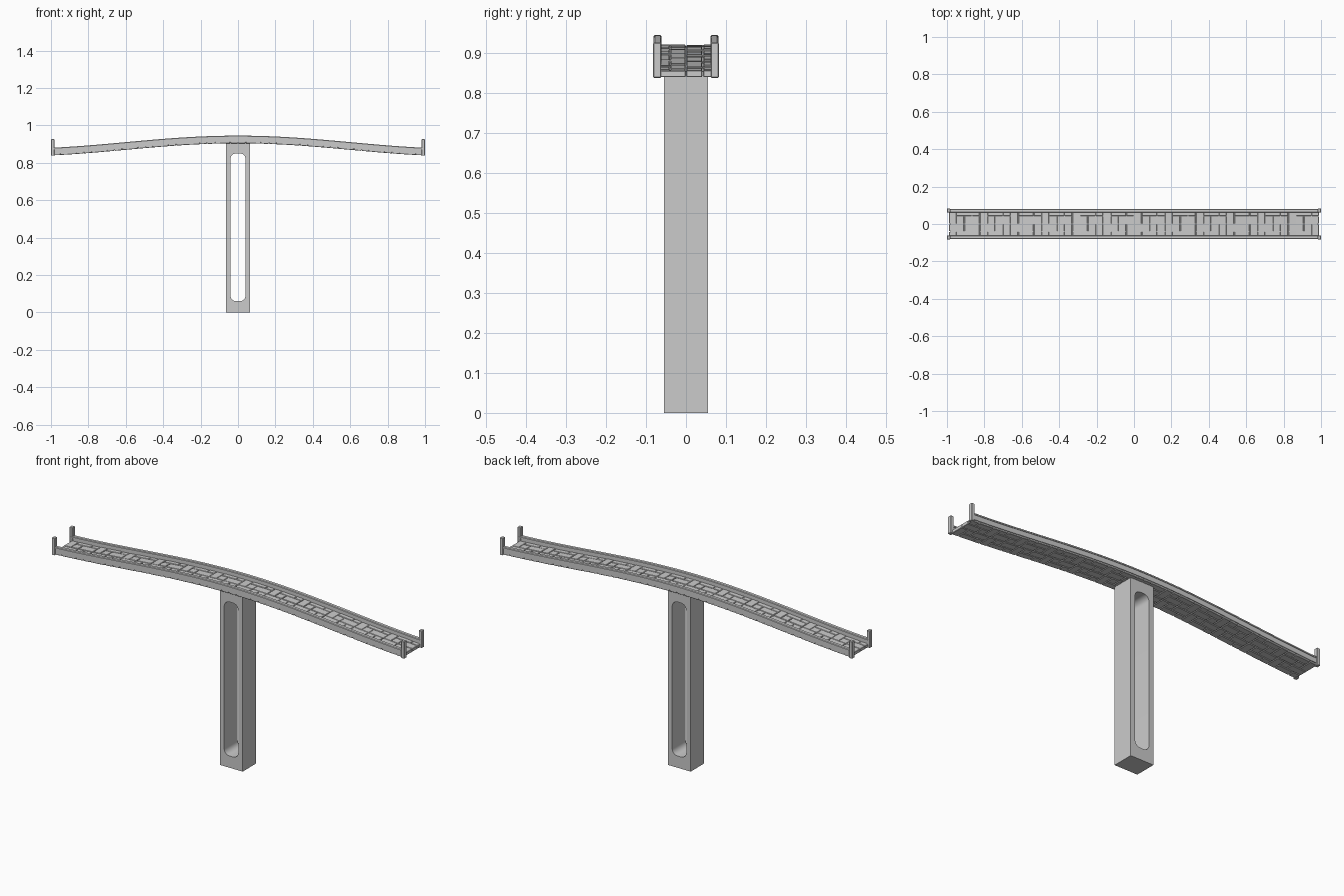
import bpy, bmesh, math, random

if "Cube" in bpy.data.objects:
    bpy.data.objects.remove(bpy.data.objects["Cube"])
random.seed(4)

C = math.cos(math.pi / 1.2)


def deck_z(x):
    # height of the underside of the arched deck
    return 0.839 + 0.065 * (math.cos(math.pi * x / 1.2) - C) / (1 - C)


def finish(name, bm, bevel=0.0, smooth=False):
    bmesh.ops.recalc_face_normals(bm, faces=bm.faces)
    me = bpy.data.meshes.new(name)
    bm.to_mesh(me)
    bm.free()
    ob = bpy.data.objects.new(name, me)
    bpy.context.collection.objects.link(ob)
    if bevel:
        m = ob.modifiers.new("Bevel", 'BEVEL')
        m.width, m.segments = bevel, 1
        m.limit_method = 'ANGLE'
        m.angle_limit = math.radians(40)
    if smooth:
        bpy.ops.object.select_all(action='DESELECT')
        ob.select_set(True)
        bpy.context.view_layer.objects.active = ob
        bpy.ops.object.shade_smooth_by_angle(angle=math.radians(35))
    return ob


def add_box(bm, x0, x1, y0, y1, z0, z1, follow=False):
    vs = bmesh.ops.create_cube(bm, size=1)['verts']
    for v in vs:
        x = x1 if v.co.x > 0 else x0
        y = y1 if v.co.y > 0 else y0
        z = z1 if v.co.z > 0 else z0
        v.co = (x, y, z + (deck_z(x) if follow else 0))


def sweep(name, section, x0, x1, n=48, bevel=0.0):
    # sweep a (y, z above deck underside) section along the arch
    bm = bmesh.new()
    rings = []
    for i in range(n + 1):
        x = x0 + (x1 - x0) * i / n
        rings.append([bm.verts.new((x, y, deck_z(x) + z)) for y, z in section])
    k = len(section)
    for a, b in zip(rings, rings[1:]):
        for j in range(k):
            bm.faces.new((a[j], a[(j + 1) % k], b[(j + 1) % k], b[j]))
    bm.faces.new(rings[0])
    bm.faces.new(rings[-1])
    return finish(name, bm, bevel, True)


# pillar: rectangular frame with a tall rounded slot through it
cu = bpy.data.curves.new("pillar", 'CURVE')
cu.dimensions, cu.fill_mode, cu.extrude = '2D', 'BOTH', 0.055
outer = [(-0.065, 0), (0.065, 0), (0.065, 0.907), (-0.065, 0.907)]
slot, r = [], 0.03
for cx, cy, a0 in ((0.01, 0.09, -90), (0.01, 0.82, 0), (-0.01, 0.82, 90), (-0.01, 0.09, 180)):
    for i in range(7):
        a = math.radians(a0 + 15 * i)
        slot.append((cx + r * math.cos(a), cy + r * math.sin(a)))
for pts in (outer, slot):
    s = cu.splines.new('POLY')
    s.points.add(len(pts) - 1)
    for p, (x, y) in zip(s.points, pts):
        p.co = (x, y, 0, 1)
    s.use_cyclic_u = True
tmp = bpy.data.objects.new("pillar_outline", cu)
bpy.context.collection.objects.link(tmp)
dg = bpy.context.evaluated_depsgraph_get()
bm = bmesh.new()
bm.from_mesh(bpy.data.meshes.new_from_object(tmp.evaluated_get(dg)))
bpy.data.objects.remove(tmp)
for v in bm.verts:
    v.co = (v.co.x, -v.co.z, v.co.y)
bmesh.ops.remove_doubles(bm, verts=bm.verts, dist=0.0001)
finish("pillar", bm, 0, True)

# mortar core between the paving stones
sweep("deck_core", [(-0.072, 0.004), (0.072, 0.004), (0.072, 0.014), (-0.072, 0.014)], -0.98, 0.98)

# paving stones: one pattern of (column, row, width, height) repeated along the deck
pattern = [(0, 0, 1, 1), (1, 0, 2, 1), (3, 0, 1, 2), (0, 1, 2, 1), (2, 1, 1, 1),
           (0, 2, 1, 2), (1, 2, 1, 1), (2, 2, 2, 1), (1, 3, 2, 1), (3, 3, 1, 1)]
rows = [-0.076, -0.04, 0.0, 0.042, 0.076]
tiles, gap = 12, 0.0015
tile = 1.98 / tiles
bm = bmesh.new()
for t in range(tiles):
    for c, rw, w, h in pattern:
        x0 = -0.99 + t * tile + c * tile / 4
        add_box(bm, x0 + gap, x0 + w * tile / 4 - gap, rows[rw] + gap, rows[rw + h] - gap,
                0, 0.017 + random.uniform(-0.001, 0.001), True)
finish("paving_stones", bm, 0.0015)

# parapets with a wider coping, one on each side
for side, label in ((-1, "front"), (1, "back")):
    wall = [(0.065, 0.008), (0.078, 0.008), (0.078, 0.034), (0.065, 0.034)]
    cope = [(0.061, 0.032), (0.081, 0.032), (0.081, 0.038), (0.078, 0.041), (0.064, 0.041), (0.061, 0.038)]
    sweep(label + "_parapet", [(side * y, z) for y, z in wall], -0.99, 0.99)
    sweep(label + "_coping", [(side * y, z) for y, z in cope], -0.99, 0.99)

# upright posts at the four corners
for sx, lx in ((-1, "left"), (1, "right")):
    for sy, ly in ((-1, "front"), (1, "back")):
        bm = bmesh.new()
        xs = sorted((sx * 0.982, sx * 1.0))
        ys = sorted((sy * 0.062, sy * 0.082))
        add_box(bm, *xs, *ys, 0.838, 0.926)
        finish(f"{ly}_{lx}_post", bm, 0.002)
